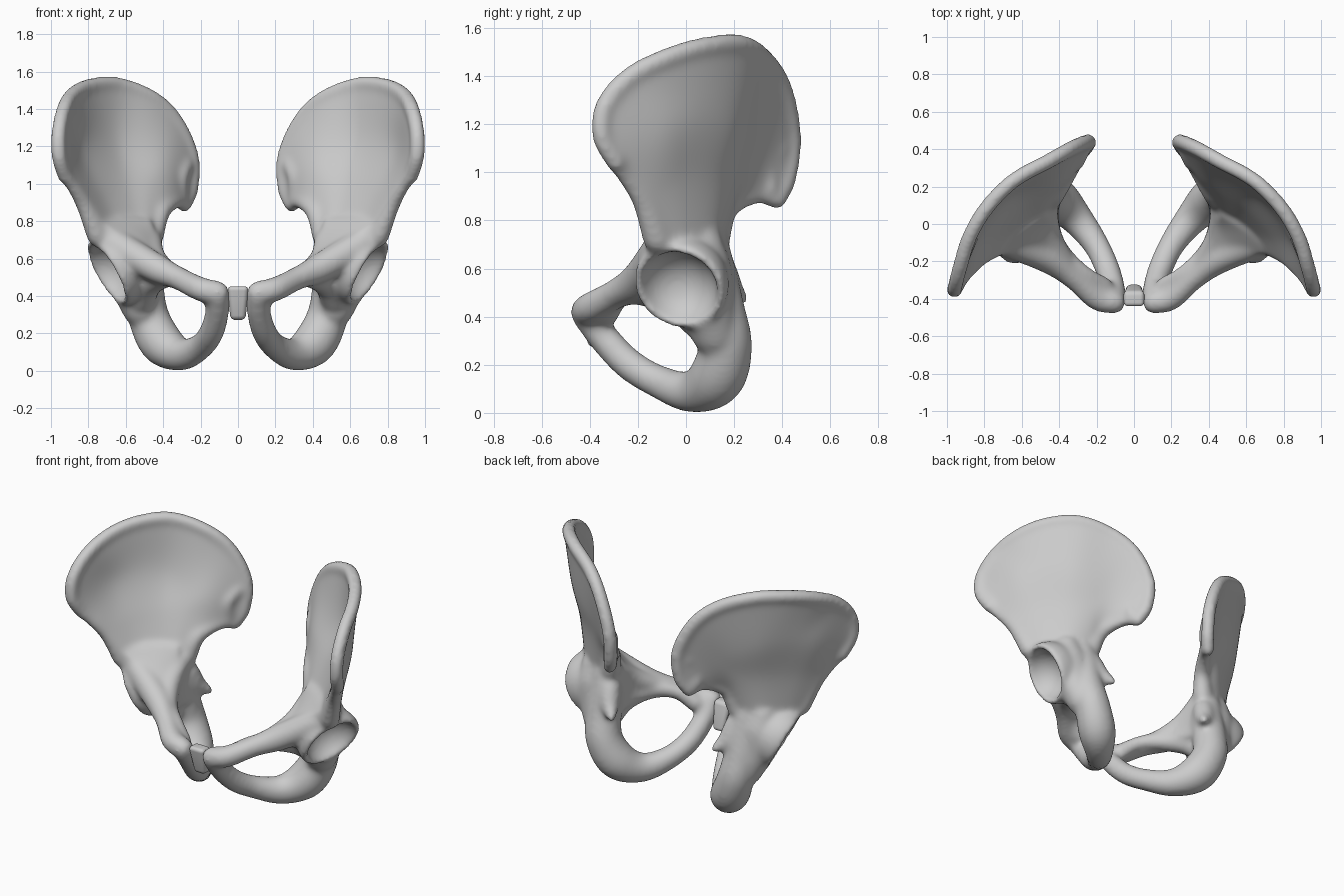
import bpy, bmesh, math
from mathutils import Vector

if "Cube" in bpy.data.objects:
    bpy.data.objects.remove(bpy.data.objects["Cube"])


def spline(pts, n):
    """Resample a list of tuples to n points with a Catmull-Rom curve."""
    P = [Vector(p) for p in pts]
    P = [2 * P[0] - P[1]] + P + [2 * P[-1] - P[-2]]
    out = []
    for i in range(n):
        f = i / (n - 1) * (len(pts) - 1)
        k = min(int(f), len(pts) - 2)
        t = f - k
        a, b, c, d = P[k:k + 4]
        out.append(0.5 * (2 * b + (c - a) * t + (2 * a - 5 * b + 4 * c - d) * t * t
                          + (3 * b - a - 3 * c + d) * t ** 3))
    return out


def tube(bm, pts, n=28, sides=16):
    """Round bar through (x, y, z, radius) points with rounded ends."""
    path = spline(pts, n)
    rings = []
    for i, p in enumerate(path):
        t = (path[min(i + 1, n - 1)] - path[max(i - 1, 0)]).to_3d().normalized()
        u = t.cross(Vector((0.35, -0.9, 0.25))).normalized()
        v = t.cross(u)
        rings.append([bm.verts.new(p.to_3d() + p[3] * (u * math.cos(a) + v * math.sin(a)))
                      for a in (2 * math.pi * k / sides for k in range(sides))])
    for r, s in zip(rings, rings[1:]):
        for k in range(sides):
            j = (k + 1) % sides
            bm.faces.new((r[k], r[j], s[j], s[k]))
    bm.faces.new(rings[0])
    bm.faces.new(rings[-1][::-1])
    for p in (path[0], path[-1]):
        new = bmesh.ops.create_icosphere(bm, subdivisions=2, radius=p[3])["verts"]
        bmesh.ops.translate(bm, verts=new, vec=p.to_3d())


def slab(bm, rows, nu=48, nv=30):
    """Thick curved sheet through rows of (x, y, z, half thickness) points."""
    cols = list(zip(*[spline(r, nu) for r in rows]))
    g = [spline(c, nv) for c in cols]
    sides = []
    for s in (1, -1):
        layer = []
        for i in range(nu):
            line = []
            for j in range(nv):
                du = g[min(i + 1, nu - 1)][j] - g[max(i - 1, 0)][j]
                dv = g[i][min(j + 1, nv - 1)] - g[i][max(j - 1, 0)]
                nrm = du.to_3d().cross(dv.to_3d()).normalized()
                line.append(bm.verts.new(g[i][j].to_3d() + nrm * s * g[i][j][3]))
            layer.append(line)
        sides.append(layer)
        for i in range(nu - 1):
            for j in range(nv - 1):
                bm.faces.new((layer[i][j], layer[i + 1][j], layer[i + 1][j + 1], layer[i][j + 1]))
    edge = ([(i, 0) for i in range(nu)] + [(nu - 1, j) for j in range(1, nv)]
            + [(i, nv - 1) for i in range(nu - 2, -1, -1)] + [(0, j) for j in range(nv - 2, 0, -1)])
    a, b = sides
    for (i, j), (k, l) in zip(edge, edge[1:] + edge[:1]):
        bm.faces.new((a[i][j], a[k][l], b[k][l], b[i][j]))


def finish(name, bm):
    bmesh.ops.recalc_face_normals(bm, faces=bm.faces)
    me = bpy.data.meshes.new(name)
    bm.to_mesh(me)
    bm.free()
    for p in me.polygons:
        p.use_smooth = True
    ob = bpy.data.objects.new(name, me)
    bpy.context.collection.objects.link(ob)
    return ob


bone = bmesh.new()

# iliac wing: crest row down to the neck row, front to back
line = [(.925, -.29, 1.04), (.957, -.35, 1.15), (.957, -.335, 1.28), (.93, -.23, 1.40), (.88, -.07, 1.48),
        (.785, .09, 1.525), (.64, .235, 1.53), (.46, .335, 1.46), (.335, .405, 1.34), (.25, .44, 1.15),
        (.25, .42, .98), (.285, .38, .89)]
crest = [p + (.03,) for p in line]
upper = [(.88, -.25, .98, .035), (.85, -.07, 1.2, .026), (.66, .17, 1.22, .028), (.415, .265, 1.10, .045), (.33, .29, .905, .035)]
lower = [(.82, -.18, .88, .045), (.75, -.04, .95, .04), (.62, .10, .97, .045), (.49, .17, .95, .05), (.40, .18, .86, .035)]
neck = [(.74, -.12, .72, .06), (.67, -.03, .70, .07), (.58, .05, .70, .08), (.50, .09, .71, .07), (.46, .11, .72, .05)]
slab(bone, [crest, upper, lower, neck])

# rounded wing borders: crest, front border, back notch, sacral joint
tube(bone, [p + (.042,) for p in line], 72)
tube(bone, [(.92, -.29, 1.04, .04), (.88, -.25, .98, .035), (.82, -.18, .88, .045), (.75, -.12, .72, .06)])
tube(bone, [(.285, .38, .885, .04), (.33, .29, .905, .038), (.41, .17, .85, .05), (.46, .12, .72, .065)])
tube(bone, [(.28, .39, 1.10, .045), (.31, .33, 1.03, .045), (.31, .345, .93, .045)])

# smooth transition from the wing to the pubic bar, and inner wall behind the socket
slab(bone, [[(.76, -.14, .76, .05), (.63, -.01, .79, .05), (.48, .09, .79, .05)],
            [(.63, -.14, .67, .05), (.53, -.08, .66, .05), (.46, .02, .67, .05)],
            [(.45, -.2, .56, .05), (.44, -.14, .57, .05), (.44, -.05, .60, .05)]])
slab(bone, [[(.17, -.38, .445, .04), (.32, -.28, .51, .045), (.43, -.12, .60, .045), (.455, .05, .68, .045), (.46, .14, .74, .045)],
            [(.2, -.32, .44, .03), (.33, -.22, .485, .035), (.43, -.06, .47, .05), (.46, .1, .44, .05), (.44, .18, .5, .04)]])

# upper pubic bar, pelvic brim and edge above the opening
tube(bone, [(.108, -.418, .417, .065), (.2, -.395, .437, .066), (.32, -.29, .495, .063),
            (.45, -.19, .555, .08), (.68, -.09, .69, .085)])
tube(bone, [(.34, -.25, .50, .052), (.45, -.07, .60, .068), (.47, .09, .72, .06)])
tube(bone, [(.165, -.335, .41, .055), (.26, -.27, .485, .045), (.38, -.18, .505, .062),
            (.475, -.05, .465, .072), (.52, .06, .38, .08)])

# lower pubic bar, seat bone and column behind the socket
tube(bone, [(.108, -.408, .40, .064), (.112, -.34, .31, .065), (.142, -.24, .205, .067), (.2, -.115, .13, .07),
            (.3, .02, .088, .088), (.405, .125, .145, .118), (.475, .165, .28, .112),
            (.5, .14, .42, .108), (.5, .11, .56, .105), (.51, .09, .7, .09)], 50)

# bulk behind the socket
tube(bone, [(.60, .06, .69, .10), (.59, .07, .6, .12), (.57, .09, .46, .11), (.52, .12, .33, .10)])

# spine of the seat bone
tube(bone, [(.46, .13, .62, .07), (.43, .175, .53, .062), (.375, .235, .475, .028)], 14)

# socket bowl: sphere flattened at the rim plane
axis = Vector((.83, -.28, -.48)).normalized()
centre = Vector((.675, -.02, .535))
bowl = bmesh.ops.create_uvsphere(bone, u_segments=32, v_segments=24, radius=.2)["verts"]
turn = axis.to_track_quat('Z', 'Y')
for v in bowl:
    v.co.z = min(v.co.z, .035)
    v.co = turn @ v.co + centre

hip = finish("hip_bones", bone)

# socket cutter
cut = bmesh.new()
bmesh.ops.create_uvsphere(cut, u_segments=40, v_segments=24, radius=.168)
cutter = finish("socket_cutter", cut)
cutter.location = centre + axis * .06
cutter.hide_render = True
cutter.display_type = 'WIRE'


def remesh(ob, size):
    m = ob.modifiers.new("fuse", 'REMESH')
    m.mode = 'VOXEL'
    m.voxel_size = size
    m.use_smooth_shade = True


# fuse, hollow the socket, soften, mirror
remesh(hip, .012)
b = hip.modifiers.new("socket", 'BOOLEAN')
b.operation = 'DIFFERENCE'
b.object = cutter
remesh(hip, .012)
s = hip.modifiers.new("soften", 'SMOOTH')
s.factor = .5
s.iterations = 22
hip.modifiers.new("mirror", 'MIRROR').use_mirror_merge = False

# cartilage joining both halves at the front
pad = bmesh.new()
bmesh.ops.create_cube(pad, size=1)
for v in pad.verts:
    w = .115 if v.co.z > 0 else .08
    v.co = Vector((v.co.x * w, v.co.y * .085 - .382 - v.co.z * .04, v.co.z * .18 + .362))
joint = finish("pubic_joint", pad)
bv = joint.modifiers.new("round", 'BEVEL')
bv.width = .025
bv.segments = 5
